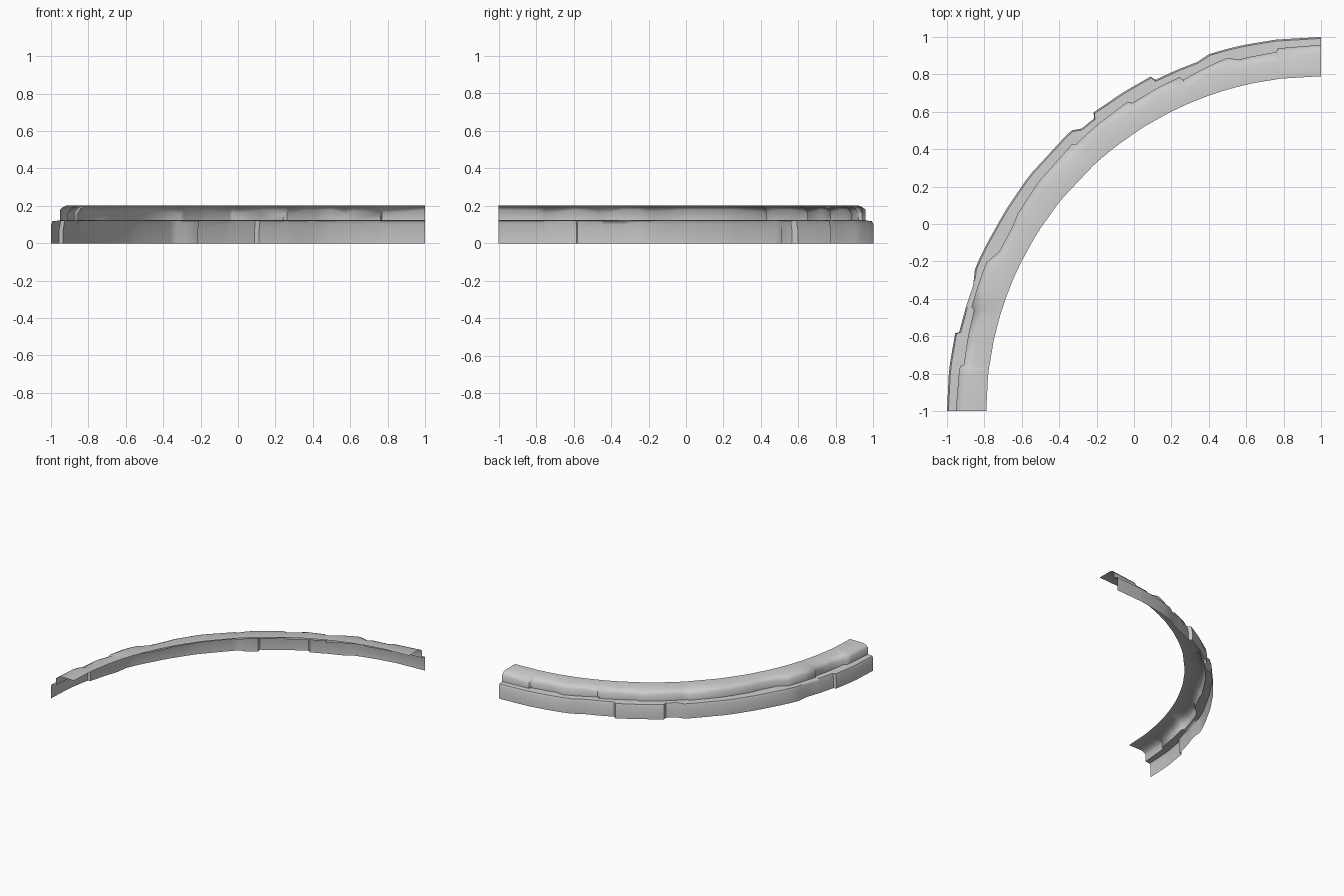
import bpy, bmesh, math
from mathutils import Vector

if "Cube" in bpy.data.objects:
    bpy.data.objects.remove(bpy.data.objects["Cube"], do_unlink=True)

CENTRE = Vector((1, -1, 0))   # centre of the quarter ring
INNER, LEDGE, TOP = 1.79, 0.122, 0.203

stone = bpy.data.materials.new("grey_stone")
stone.use_nodes = True
GREY = (0.6, 0.6, 0.6, 1)
stone.diffuse_color = GREY
stone.node_tree.nodes["Principled BSDF"].inputs["Base Color"].default_value = GREY

# Block outlines: (angle in degrees from the -x end, radius); close pairs are joints
lower_face = [(0, 2.0), (5.7, 2.0), (12, 2.0), (12.3, 1.98), (19.8, 1.977), (22.3, 2.0),
              (30.7, 1.997), (37.9, 2.003), (48.4, 2.007), (49.7, 1.98), (52.2, 1.98),
              (52.7, 2.007), (57.6, 2.005), (63, 2.007), (63.4, 1.98), (70.5, 1.98),
              (72.6, 2.0), (78.5, 2.0), (83, 2.0), (90, 2.0)]
upper_face = [(0, 1.953), (7, 1.945), (7.4, 1.926), (16.2, 1.932), (16.6, 1.95), (24, 1.957),
              (26.3, 1.92), (31, 1.922), (33, 1.935), (39.6, 1.945), (47, 1.952),
              (47.5, 1.937), (58, 1.95), (58.5, 1.932), (67, 1.94), (67.4, 1.918),
              (75, 1.953), (77, 1.93), (82.9, 1.935), (83.2, 1.953), (90, 1.958)]
lower_joints = [12.1, 22, 48.5, 52.5, 63.2, 72]
upper_joints = [7.2, 16.4, 25, 47.3, 58.2, 67.2, 77, 83]


def radius_at(keys, angle):
    for (a, r), (b, s) in zip(keys, keys[1:]):
        if angle <= b:
            return r + (s - r) * (angle - a) / (b - a)
    return keys[-1][1]


def wear(joints, angle):
    """1 beside a joint, fading to 0 along the block."""
    return max(0, 1 - min(abs(angle - j) for j in joints) / 2)


def lower_section(a):
    r, w = radius_at(lower_face, a), wear(lower_joints, a)
    back = radius_at(upper_face, a)
    return [(r, 0), (r, 0.1 - 0.03 * w), (r - 0.008, LEDGE - 0.004), (back, LEDGE)]


def upper_section(a):
    r, w = radius_at(upper_face, a), wear(upper_joints, a)
    return [(r, LEDGE), (r, 0.178 - 0.02 * w), (r - 0.015, 0.192 - 0.008 * w),
            (r - 0.04 - 0.015 * w, TOP), (INNER, TOP)]


def sweep(name, section, angles):
    """Open shell made by carrying a section round the quarter ring."""
    bm = bmesh.new()
    rows = []
    for a in angles:
        t = math.radians(a)
        out = Vector((-math.cos(t), math.sin(t), 0))
        rows.append([bm.verts.new(CENTRE + out * r + Vector((0, 0, z))) for r, z in section(a)])
    for p, q in zip(rows, rows[1:]):
        for i in range(len(p) - 1):
            bm.faces.new((p[i], p[i + 1], q[i + 1], q[i]))
    # faces point outward and up
    bm.normal_update()
    if sum(f.normal.z for f in bm.faces) < 0:
        bmesh.ops.reverse_faces(bm, faces=bm.faces[:])
    mesh = bpy.data.meshes.new(name)
    bm.to_mesh(mesh)
    bm.free()
    mesh.materials.append(stone)
    obj = bpy.data.objects.new(name, mesh)
    bpy.context.collection.objects.link(obj)
    bpy.ops.object.select_all(action="DESELECT")
    obj.select_set(True)
    bpy.context.view_layer.objects.active = obj
    bpy.ops.object.shade_smooth_by_angle(angle=math.radians(55))


# Both courses share stations so the ledge meets the upper wall exactly
stations = sorted({a for a, r in lower_face + upper_face})
sweep("lower_stone_course", lower_section, stations)
sweep("upper_stone_course", upper_section, stations)
